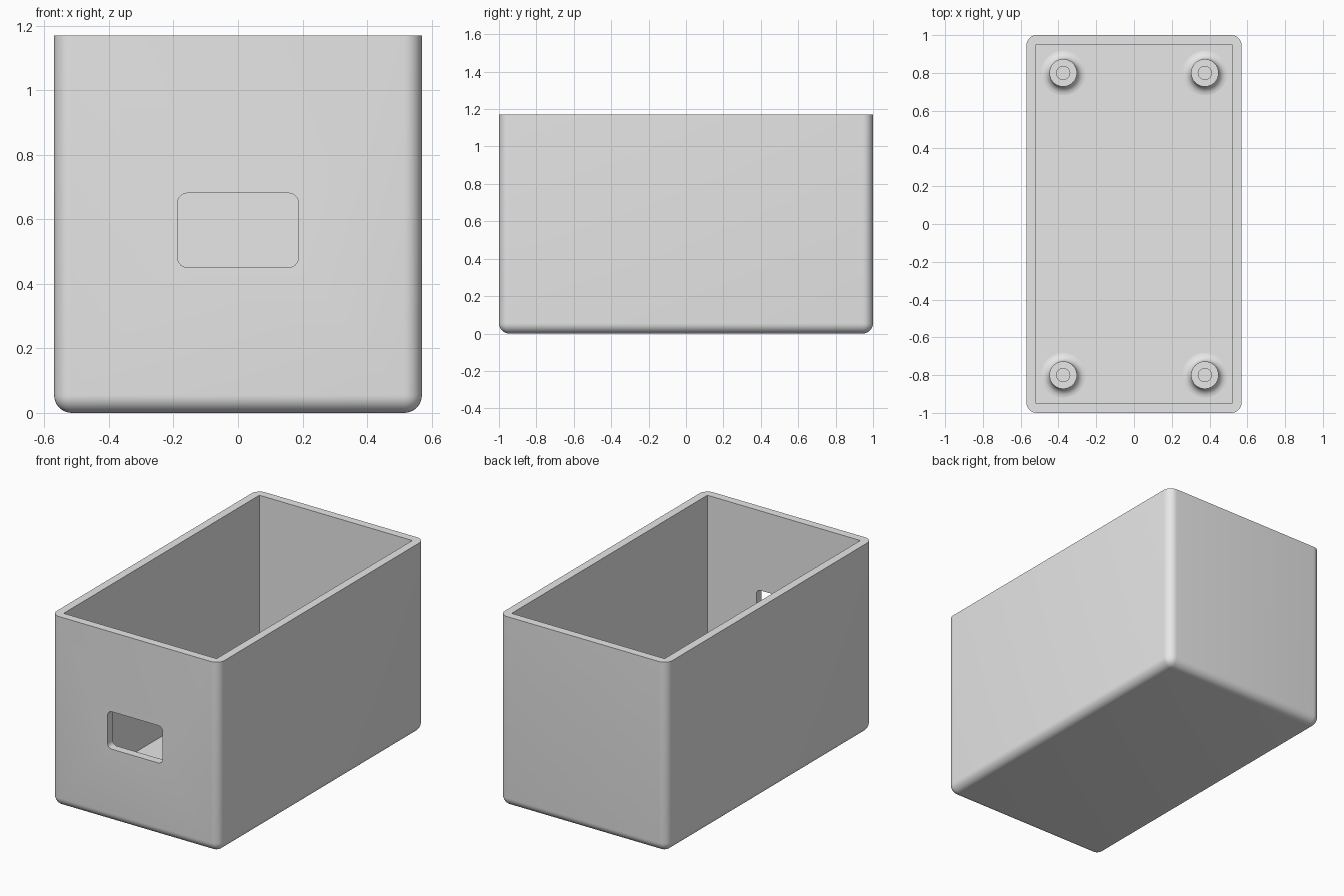
import bpy
import bmesh
from mathutils import Matrix, Vector

cube = bpy.data.objects.get("Cube")
if cube:
    bpy.data.objects.remove(cube)

WIDTH, DEPTH, HEIGHT = 1.14, 2.0, 1.17
WALL, ROUND = 0.05, 0.055

grey = bpy.data.materials.new("light grey")
grey.use_nodes = True
grey.diffuse_color = (0.8, 0.8, 0.8, 1)
grey.node_tree.nodes["Principled BSDF"].inputs["Base Color"].default_value = (0.8, 0.8, 0.8, 1)


def add_object(name, bm):
    bmesh.ops.recalc_face_normals(bm, faces=bm.faces)
    mesh = bpy.data.meshes.new(name)
    bm.to_mesh(mesh)
    bm.free()
    mesh.materials.append(grey)
    obj = bpy.data.objects.new(name, mesh)
    bpy.context.collection.objects.link(obj)
    return obj


def box(name, size, centre, radius=0, rule=None, segments=8):
    """Box whose edges chosen by the rule are rounded."""
    bm = bmesh.new()
    bmesh.ops.create_cube(bm, size=1, matrix=Matrix.Translation(centre) @ Matrix.Diagonal((*size, 1)))
    if rule:
        bmesh.ops.bevel(bm, geom=[e for e in bm.edges if rule(*e.verts)], offset=radius,
                        segments=segments, profile=0.5, affect='EDGES')
    return add_object(name, bm)


def smooth(obj):
    bpy.ops.object.select_all(action='DESELECT')
    obj.select_set(True)
    bpy.context.view_layer.objects.active = obj
    bpy.ops.object.shade_smooth_by_angle(angle=0.6)


# Bin shell: rounded everywhere except around the flat rim
bin_body = box("bin_body", (WIDTH, DEPTH, HEIGHT), (0, 0, HEIGHT / 2), ROUND,
               lambda a, b: min(a.co.z, b.co.z) < HEIGHT / 2)

# Cutters: sharp-cornered cavity and rounded window through the front wall
cavity = box("cavity_cutter", (WIDTH - 2 * WALL, DEPTH - 2 * WALL, HEIGHT),
             (0, 0, WALL + HEIGHT / 2))
window = box("window_cutter", (0.374, 0.2, 0.23), (0, -DEPTH / 2, 0.566), 0.03,
             lambda a, b: abs(a.co.y - b.co.y) > 0.1)
for cutter in (cavity, window):
    mod = bin_body.modifiers.new(cutter.name, 'BOOLEAN')
    mod.operation = 'DIFFERENCE'
    mod.solver = 'EXACT'
    mod.object = cutter
    bpy.context.view_layer.objects.active = bin_body
    bpy.ops.object.modifier_apply(modifier=mod.name)
    bpy.data.objects.remove(cutter)
smooth(bin_body)


def standoff(name, x, y):
    """Hollow screw post with a flared foot, spun from its half profile."""
    r, bore, top, flare = 0.073, 0.035, 0.15, 0.045
    arc = [Vector((r + flare, 0, WALL + flare)) +
           flare * (Matrix.Rotation(i * 1.5708 / 6, 3, 'Y') @ Vector((0, 0, -1)))
           for i in range(7)]
    profile = [Vector((0, 0, WALL + 0.002)), Vector((bore, 0, WALL + 0.002)),
               Vector((bore, 0, top)), Vector((r, 0, top))] + arc[::-1]
    bm = bmesh.new()
    verts = [bm.verts.new(p) for p in profile]
    edges = [bm.edges.new(pair) for pair in zip(verts, verts[1:])]
    bmesh.ops.spin(bm, geom=verts + edges, cent=(0, 0, 0), axis=(0, 0, 1),
                   angle=6.283185, steps=40)
    bmesh.ops.remove_doubles(bm, verts=bm.verts, dist=0.0005)
    obj = add_object(name, bm)
    obj.location = (x, y, 0)
    smooth(obj)


# Four standoffs on the floor
for side, x in (("left", 0.375), ("right", -0.375)):
    for end, y in (("front", -0.8), ("back", 0.8)):
        standoff(f"{end}_{side}_standoff", x, y)
